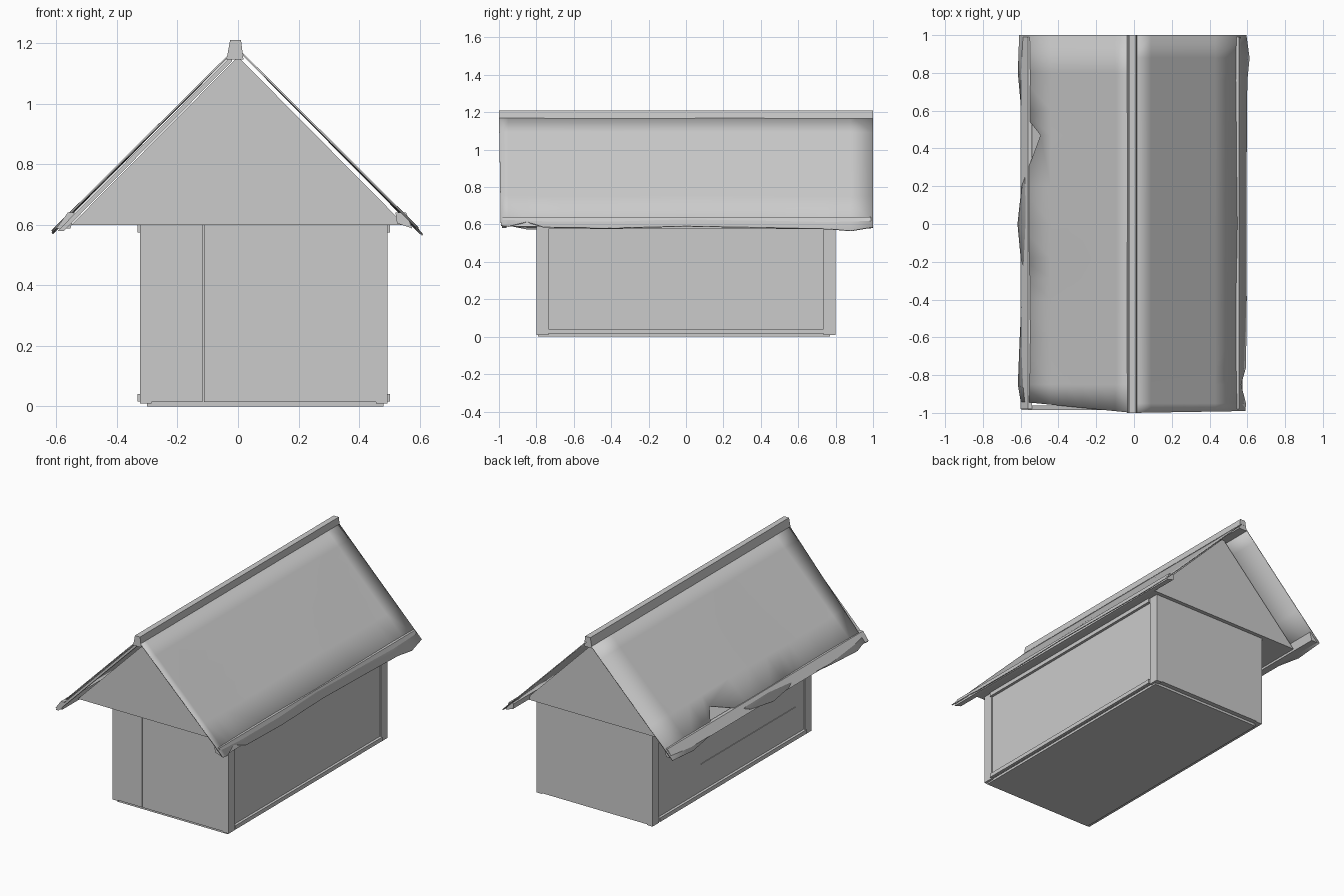
import bpy, bmesh, math

cube = bpy.data.objects.get("Cube")
if cube:
    bpy.data.objects.remove(cube, do_unlink=True)

grey = bpy.data.materials.new("plain grey")
grey.use_nodes = True
COLOUR = (0.6, 0.6, 0.6, 1)
grey.diffuse_color = COLOUR
grey.node_tree.nodes["Principled BSDF"].inputs["Base Color"].default_value = COLOUR


def build(name, bm):
    bmesh.ops.recalc_face_normals(bm, faces=bm.faces)
    mesh = bpy.data.meshes.new(name)
    bm.to_mesh(mesh)
    bm.free()
    mesh.materials.append(grey)
    obj = bpy.data.objects.new(name, mesh)
    bpy.context.collection.objects.link(obj)
    return obj


def box(name, x0, x1, y0, y1, z0, z1):
    return prism(name, [(x0, z0), (x1, z0), (x1, z1), (x0, z1)], y0, y1)


def prism(name, profile, y0, y1):
    """Extrude an x-z outline along y."""
    bm = bmesh.new()
    face = bm.faces.new([bm.verts.new((x, y0, z)) for x, z in profile])
    out = bmesh.ops.extrude_face_region(bm, geom=[face])
    verts = [g for g in out["geom"] if isinstance(g, bmesh.types.BMVert)]
    bmesh.ops.translate(bm, verts=verts, vec=(0, y1 - y0, 0))
    return build(name, bm)


# Floor, wall core and the two boards of the front wall
LEFT, RIGHT, TOP = -0.315, 0.485, 0.6
box("floor", LEFT + 0.015, RIGHT - 0.005, -0.79, 0.77, 0, 0.03)
box("wall_core", LEFT, RIGHT, -0.79, 0.79, 0.015, TOP)
box("front_board_narrow", LEFT, -0.117, -0.8, -0.785, 0.015, TOP)
box("front_board_wide", -0.112, RIGHT, -0.8, -0.785, 0.015, TOP)
box("back_board", LEFT, RIGHT, 0.785, 0.8, 0.015, TOP)

# Corner posts and the rails framing each long wall
for side, wall, out in (("right", LEFT, -1), ("left", RIGHT, 1)):
    post = sorted((wall - out * 0.03, wall + out * 0.009))
    rail = sorted((wall - out * 0.01, wall + out * 0.017))
    for end, s in (("front", -1), ("back", 1)):
        y0, y1 = sorted((s * 0.735, s * 0.8))
        box(f"{side}_{end}_post", *post, y0, y1, 0.01, TOP)
    box(f"{side}_lower_rail", *rail, -0.74, 0.735, 0.017, 0.042)
    box(f"{side}_upper_rail", *rail, -0.74, 0.735, 0.575, TOP)
box("right_wall_crack", LEFT - 0.004, LEFT, -0.65, 0.3, 0.213, 0.217)

# Solid attic with the gables, eave beams and ridge cap
prism("attic", [(-0.55, TOP), (0.55, TOP), (0, 1.155)], -0.825, 0.825)
prism("right_eave_beam", [(-0.6, 0.588), (-0.553, 0.588), (-0.54, 0.64), (-0.562, 0.64)], -0.98, 0.99)
prism("left_eave_beam", [(0.525, 0.605), (0.575, 0.588), (0.555, 0.64), (0.52, 0.64)], -0.98, 0.99)
prism("ridge_cap", [(-0.038, 1.145), (0.018, 1.145), (0.01, 1.21), (-0.026, 1.21)], -1, 1)


def roof_sheet(name, side, edge, front_shift):
    """Thin sagging sheet with a ragged lower edge given as (y, reach)."""
    bm = bmesh.new()
    rows = []
    for y, reach in edge:
        row = []
        for step in range(7):
            x = 0.01 + 0.085 * step if step < 6 else reach
            x = min(x, reach - 0.01 * (6 - step))
            wave = 0.005 * math.sin(5 * y + 2 * x) * x / 0.6
            z = 1.188 - x + wave
            shift = front_shift * x / 0.6 if y < -0.95 else 0
            row.append(bm.verts.new((side * x - 0.005, y + shift, z)))
        rows.append(row)
    for a, b in zip(rows, rows[1:]):
        for i in range(6):
            bm.faces.new((a[i], a[i + 1], b[i + 1], b[i]))
    sheet = build(name, bm)
    for p in sheet.data.polygons:
        p.use_smooth = True
    # keep the visible skin facing outwards
    if sheet.data.polygons[0].normal.z < 0:
        sheet.data.flip_normals()
    mod = sheet.modifiers.new("thickness", "SOLIDIFY")
    mod.thickness = 0.006
    mod.offset = -1
    bpy.ops.object.select_all(action="DESELECT")
    sheet.select_set(True)
    bpy.context.view_layer.objects.active = sheet
    bpy.ops.object.shade_smooth_by_angle(angle=math.radians(30))


right_edge = [(-1, 0.595), (-0.85, 0.61), (-0.6, 0.6), (-0.4, 0.59), (-0.29, 0.56),
              (-0.18, 0.595), (0, 0.612), (0.2, 0.59), (0.47, 0.49), (0.6, 0.592),
              (0.8, 0.61), (1, 0.603)]
left_edge = [(-1, 0.595), (-0.95, 0.598), (-0.85, 0.572), (-0.76, 0.598), (-0.4, 0.602),
             (0, 0.6), (0.4, 0.602), (0.76, 0.605), (0.88, 0.617), (1, 0.6)]
roof_sheet("right_roof_sheet", -1, right_edge, 0.06)
roof_sheet("left_roof_sheet", 1, left_edge, 0.01)

# Turned-down strip along the front of the right slope
prism("right_roof_flange", [(-0.595, 0.58), (-0.575, 0.58), (-0.02, 1.14), (-0.02, 1.16)], -0.985, -0.96)
